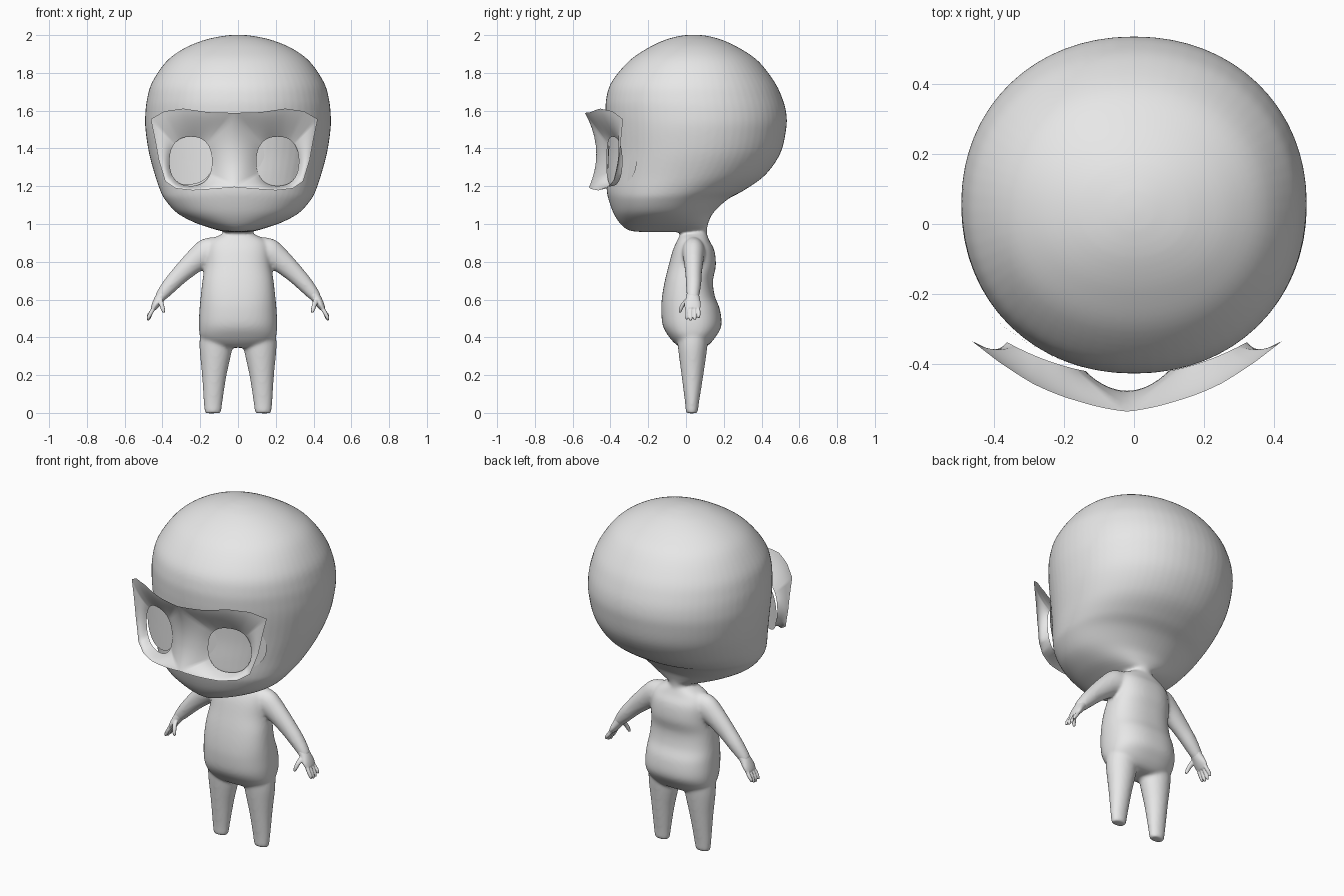
import bpy, bmesh, math
from mathutils import Vector

if "Cube" in bpy.data.objects:
    bpy.data.objects.remove(bpy.data.objects["Cube"])

grey = bpy.data.materials.new("plain_grey")
grey.use_nodes = True
grey.diffuse_color = (0.8, 0.8, 0.8, 1)
grey.node_tree.nodes["Principled BSDF"].inputs["Base Color"].default_value = (0.8, 0.8, 0.8, 1)


def finish(bm, name, voxel=None, smooth=0):
    """Turn a bmesh into a smooth shaded object, optionally fused into one skin."""
    bmesh.ops.recalc_face_normals(bm, faces=bm.faces[:])
    mesh = bpy.data.meshes.new(name)
    bm.to_mesh(mesh)
    bm.free()
    mesh.materials.append(grey)
    mesh.shade_smooth()
    obj = bpy.data.objects.new(name, mesh)
    bpy.context.collection.objects.link(obj)
    if voxel:
        fuse = obj.modifiers.new("fuse", "REMESH")
        fuse.mode = "VOXEL"
        fuse.voxel_size = voxel
        fuse.use_smooth_shade = True
        soften = obj.modifiers.new("soften", "SMOOTH")
        soften.factor = 0.5
        soften.iterations = smooth
    return obj


def spline(rows, steps=5):
    """Catmull-Rom interpolation through rows of numbers."""
    pts = [rows[0]] + list(rows) + [rows[-1]]
    out = []
    for a, b, c, d in zip(pts, pts[1:], pts[2:], pts[3:]):
        for i in range(steps):
            t = i / steps
            out.append([q + t * (r - p + t * (2 * p - 5 * q + 4 * r - s + t * (3 * (q - r) + s - p))) / 2
                        for p, q, r, s in zip(a, b, c, d)])
    return out + [list(rows[-1])]


def loft(bm, rings):
    """Skin closed rings and cap both ends."""
    loops = [[bm.verts.new(p) for p in ring] for ring in rings]
    n = len(loops[0])
    for lo, hi in zip(loops, loops[1:]):
        for i in range(n):
            j = (i + 1) % n
            bm.faces.new((lo[i], lo[j], hi[j], hi[i]))
    bm.faces.new(loops[0])
    bm.faces.new(loops[-1])


def angles(n):
    return [2 * math.pi * i / n for i in range(n)]


def power(v, e):
    return math.copysign(abs(v) ** e, v)


def stack(bm, rows, square=2.0, n=64):
    """Horizontal sections: height, half width, front y, back y."""
    e = 2 / square
    loft(bm, [[(w * power(math.cos(a), e), (f + b) / 2 + (b - f) / 2 * power(math.sin(a), e), z)
               for a in angles(n)] for z, w, f, b in spline(rows)])


def tube(bm, side, rows, n=24):
    """Limb along a path: x, y, z, half thickness, half depth in y."""
    rows = spline(rows)
    rings = []
    for i, (x, y, z, thick, depth) in enumerate(rows):
        before, after = rows[max(i - 1, 0)], rows[min(i + 1, len(rows) - 1)]
        along = Vector((after[0] - before[0], 0, after[2] - before[2])).normalized()
        across = along.cross(Vector((0, 1, 0)))
        ring = [Vector((x, y, z)) + across * thick * math.cos(a) + Vector((0, depth * math.sin(a), 0))
                for a in angles(n)]
        rings.append([(side * p.x, p.y, p.z) for p in ring])
    loft(bm, rings)


# Head, neck, torso, legs and arms fused into one skin
bm = bmesh.new()
stack(bm, [
    (0.957, 0.04, -0.22, 0.07), (0.963, 0.09, -0.29, 0.09), (0.98, 0.15, -0.325, 0.11),
    (1.01, 0.235, -0.355, 0.12), (1.06, 0.325, -0.385, 0.145), (1.13, 0.387, -0.41, 0.22),
    (1.18, 0.413, -0.42, 0.31), (1.26, 0.44, -0.42, 0.42), (1.375, 0.471, -0.415, 0.50),
    (1.5, 0.49, -0.42, 0.53), (1.58, 0.491, -0.425, 0.532), (1.66, 0.482, -0.423, 0.512),
    (1.75, 0.455, -0.395, 0.47), (1.86, 0.38, -0.305, 0.385), (1.93, 0.285, -0.205, 0.285),
    (1.975, 0.175, -0.11, 0.19), (1.996, 0.075, -0.03, 0.11), (2.002, 0.01, 0.03, 0.05)], 2.1)
stack(bm, [(0.88, 0.08, -0.03, 0.11), (0.95, 0.07, -0.03, 0.11), (1.0, 0.075, -0.04, 0.115),
           (1.06, 0.1, -0.06, 0.13)])
stack(bm, [
    (0.345, 0.1, -0.02, 0.09), (0.36, 0.16, -0.05, 0.12), (0.40, 0.198, -0.088, 0.155),
    (0.46, 0.207, -0.122, 0.187), (0.545, 0.204, -0.131, 0.18), (0.62, 0.197, -0.126, 0.152),
    (0.70, 0.188, -0.112, 0.143), (0.78, 0.176, -0.092, 0.158), (0.86, 0.17, -0.07, 0.15),
    (0.91, 0.15, -0.048, 0.125), (0.945, 0.09, -0.03, 0.11), (0.96, 0.06, -0.02, 0.1)], 2.4)
for side in (1, -1):
    tube(bm, side, [(0.115, 0.035, 0.44, 0.085, 0.085), (0.118, 0.035, 0.34, 0.086, 0.077),
                    (0.126, 0.034, 0.2, 0.065, 0.058), (0.132, 0.032, 0.06, 0.05, 0.038),
                    (0.133, 0.031, 0.015, 0.045, 0.033), (0.133, 0.031, -0.002, 0.04, 0.03)], 32)
    tube(bm, side, [(0.1, 0.04, 0.875, 0.06, 0.055), (0.16, 0.04, 0.85, 0.075, 0.06),
                    (0.22, 0.04, 0.81, 0.063, 0.053), (0.30, 0.04, 0.738, 0.05, 0.044),
                    (0.36, 0.04, 0.675, 0.042, 0.04), (0.405, 0.037, 0.622, 0.032, 0.034),
                    (0.42, 0.037, 0.6, 0.024, 0.03)], 32)
finish(bm, "body", 0.009, 8)

# Hands: palm, four fingers and a thumb
bm = bmesh.new()
for side in (1, -1):
    tube(bm, side, [(0.385, 0.037, 0.645, 0.03, 0.03), (0.412, 0.036, 0.61, 0.027, 0.036),
                    (0.435, 0.035, 0.575, 0.021, 0.044), (0.45, 0.035, 0.55, 0.014, 0.04)])
    for k in range(4):
        y = 0.003 + 0.0215 * k
        drop = (0.006, 0, 0.002, 0.014)[k]
        tube(bm, side, [(0.437, 0.012 + 0.016 * k, 0.57, 0.012, 0.011), (0.458, y, 0.535, 0.011, 0.0095),
                        (0.472, y, 0.503 + drop, 0.01, 0.009), (0.477, y, 0.488 + drop, 0.005, 0.005)], 12)
    tube(bm, side, [(0.415, 0.01, 0.60, 0.016, 0.016), (0.405, -0.015, 0.575, 0.013, 0.013),
                    (0.397, -0.028, 0.548, 0.011, 0.01), (0.392, -0.032, 0.53, 0.006, 0.006)], 12)
finish(bm, "hands", 0.004, 3)

# Face mask: a thin flared sheet with an eye hole on each side
EYE_X, EYE_Z = 0.23, 1.332
OUTLINE = [(0, 1.195), (0, 1.33), (0, 1.588), (0.14, 1.592), (0.27, 1.611), (0.37, 1.597), (0.442, 1.555),
           (0.42, 1.45), (0.4, 1.34), (0.365, 1.225), (0.31, 1.188), (0.22, 1.178), (0.1, 1.186)]


def mask_point(px, pz, t):
    """Blend from the eye hole (t = 0) to the outer edge (t = 1)."""
    a = math.atan2((pz - EYE_Z) / 0.13, (px - EYE_X) / 0.11)
    hx = EYE_X + 0.112 * power(math.cos(a), 0.85)
    hz = EYE_Z + 0.13 * power(math.sin(a), 0.85)
    x, z = hx + (px - hx) * t, hz + (pz - hz) * t
    flare = ((z - 1.37) / 0.21) ** 2
    outer = -0.475 + 0.75 * x * x - 0.055 * flare * (1 - 2 * x)
    rim = -0.43 + 0.8 * x * x
    return x, outer + (rim - outer) * (1 - t) ** 2, z


edge = []
for (x0, z0), (x1, z1) in zip(OUTLINE, OUTLINE[1:] + OUTLINE[:1]):
    edge += [(x0 + (x1 - x0) * i / 6, z0 + (z1 - z0) * i / 6) for i in range(6)]
bm = bmesh.new()
for side in (1, -1):
    rings = []
    for k in range(9):
        pts = [mask_point(x, z, k / 8) for x, z in edge]
        rings.append([bm.verts.new((side * x, y, z)) for x, y, z in pts])
    for inner, outer in zip(rings, rings[1:]):
        for i in range(len(edge)):
            bm.faces.new((inner[i], inner[i - 1], outer[i - 1], outer[i]))
bmesh.ops.remove_doubles(bm, verts=bm.verts[:], dist=0.0005)
finish(bm, "face_mask").location.x = -0.02

# Curved eye plates behind the mask holes
bm = bmesh.new()
for side in (1, -1):
    plate = bmesh.new()
    center = bm.verts.new((side * 0.25, -0.425 + 1.08 * 0.25 ** 2, 1.338))
    last = None
    for k in range(1, 7):
        ring = []
        for a in angles(40):
            x = 0.25 + 0.14 * k / 6 * power(math.cos(a), 0.9)
            z = 1.338 + 0.13 * k / 6 * power(math.sin(a), 0.9)
            ring.append(bm.verts.new((side * x, -0.425 + 1.08 * x * x, z)))
        for i in range(40):
            if last:
                bm.faces.new((last[i - 1], last[i], ring[i], ring[i - 1]))
            else:
                bm.faces.new((center, ring[i], ring[i - 1]))
        last = ring
    plate.free()
finish(bm, "eye_plates").location.x = -0.02
